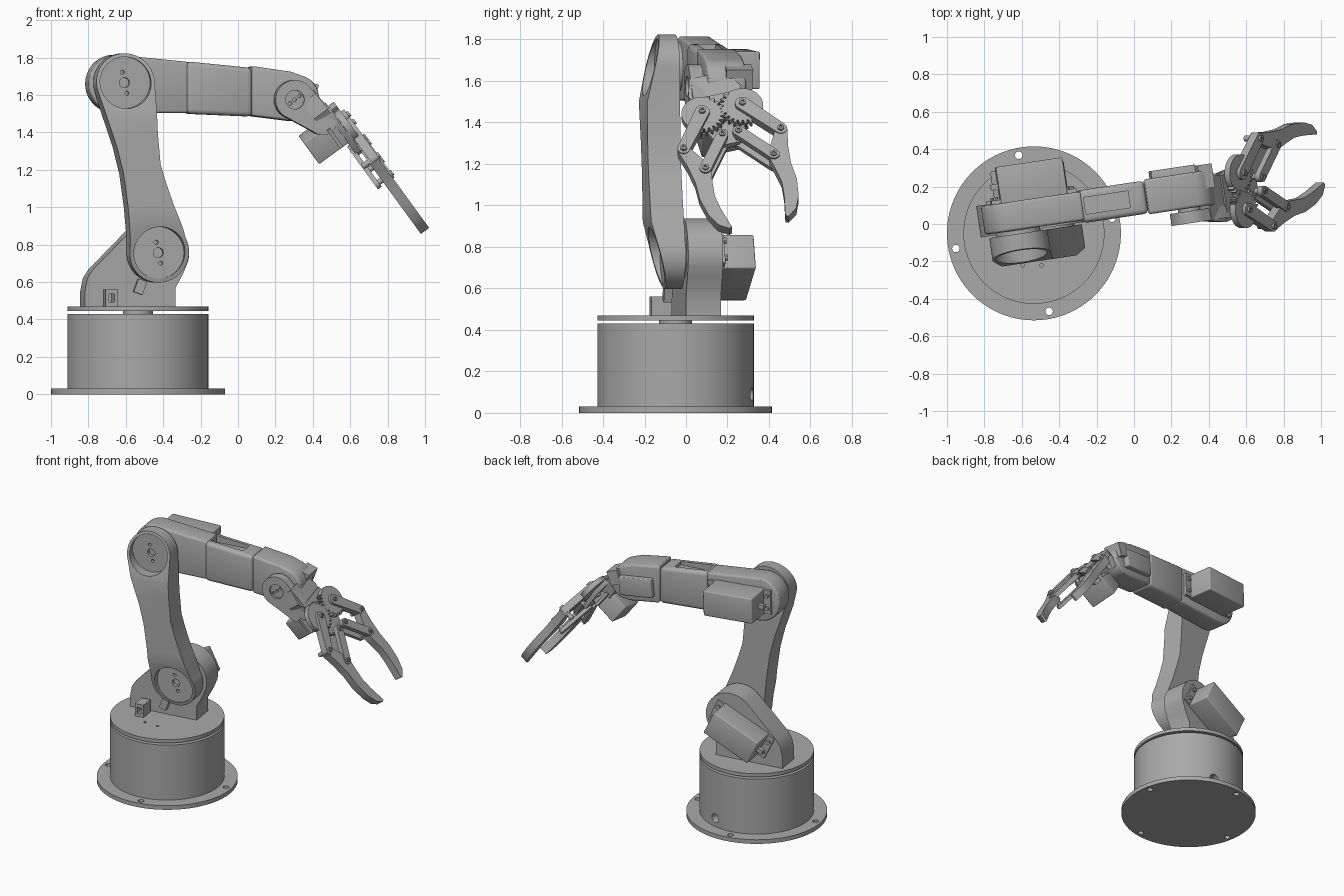
import bpy, bmesh
from math import sin, cos, radians, tau
from mathutils import Matrix, Vector

cube = bpy.data.objects.get("Cube")
if cube:
    bpy.data.objects.remove(cube, do_unlink=True)

grey = bpy.data.materials.new("plain grey")
grey.use_nodes = True
grey.diffuse_color = (0.4, 0.4, 0.4, 1)
grey.node_tree.nodes["Principled BSDF"].inputs["Base Color"].default_value = (0.4, 0.4, 0.4, 1)
made = []

# Frames map (p, q, thickness) to the world: base, turned arm, tilted gripper
BASE = Matrix.Translation((-0.535, -0.05, 0))
SWAP = Matrix(((1, 0, 0, 0), (0, 0, 1, 0), (0, 1, 0, 0), (0, 0, 0, 1)))
ARM = BASE @ Matrix.Rotation(radians(8.5), 4, 'Z') @ SWAP
normal = Vector((0.81, 0, 0.59)).normalized()
slope = Vector((normal.z, 0, -normal.x))
along = slope * cos(radians(14.5)) + Vector((0, 1, 0)) * sin(radians(14.5))
GRIP = Matrix((along, normal.cross(along), normal)).transposed().to_4x4()
GRIP.translation = (0.602, 0.175, 1.475)


def arc(x, y, r, start=0, end=360, n=48):
    count = n if end - start == 360 else n + 1
    angles = [radians(start + (end - start) * i / n) for i in range(count)]
    return [(x + r * cos(a), y + r * sin(a)) for a in angles]


def rect(x, y, w, h, turn=0):
    c, s = cos(radians(turn)), sin(radians(turn))
    return [(x + c * i * w / 2 - s * j * h / 2, y + s * i * w / 2 + c * j * h / 2)
            for i, j in ((-1, -1), (1, -1), (1, 1), (-1, 1))]


def capsule(p, q, r1, r2):
    d = Vector(q) - Vector(p)
    a = Vector((1, 0)).angle_signed(d) * -360 / tau
    return arc(*p, r1, a + 90, a + 270, 20) + arc(*q, r2, a - 90, a + 90, 20)


def prism(name, outline, lo, hi, frame=ARM, trims=(), inset=0):
    bm = bmesh.new()
    low = [bm.verts.new((p, q, lo)) for p, q in outline]
    high = [bm.verts.new((p, q, hi)) for p, q in outline]
    bm.faces.new(low[::-1])
    cap = bm.faces.new(high)
    for i in range(len(low)):
        j = (i + 1) % len(low)
        bm.faces.new((low[i], low[j], high[j], high[i]))
    if inset:
        bmesh.ops.inset_individual(bm, faces=[cap], thickness=inset, depth=-inset)
    for point, out in trims:
        cut_geom = bmesh.ops.bisect_plane(bm, geom=bm.verts[:] + bm.edges[:] + bm.faces[:],
                                          plane_co=point, plane_no=out, clear_outer=True)
        edges = [e for e in cut_geom["geom_cut"] if isinstance(e, bmesh.types.BMEdge)]
        bmesh.ops.contextual_create(bm, geom=edges)
    bm.transform(frame)
    bmesh.ops.recalc_face_normals(bm, faces=bm.faces)
    mesh = bpy.data.meshes.new(name)
    bm.to_mesh(mesh)
    bm.free()
    mesh.materials.append(grey)
    obj = bpy.data.objects.new(name, mesh)
    bpy.context.collection.objects.link(obj)
    made.append(obj)
    return obj


def apply(obj, kind, **settings):
    mod = obj.modifiers.new(kind, kind)
    for key, value in settings.items():
        setattr(mod, key, value)
    bpy.context.view_layer.objects.active = obj
    bpy.ops.object.modifier_apply(modifier=mod.name)


def cut(obj, outline, lo, hi, frame=ARM):
    cutter = prism("cutter", outline, lo, hi, frame)
    apply(obj, 'BOOLEAN', operation='DIFFERENCE', object=cutter, solver='EXACT')
    made.remove(cutter)
    bpy.data.objects.remove(cutter, do_unlink=True)


def soften(obj, width):
    apply(obj, 'BEVEL', width=width, segments=3, limit_method='ANGLE', angle_limit=radians(50))


# Base drum, flange and turntable
flange = prism("base_flange", arc(0, 0, 0.465, n=96), 0, 0.03, BASE)
for a in (11, 101, 191, 281):
    x, y = 0.425 * cos(radians(a)), 0.425 * sin(radians(a))
    cut(flange, arc(x, y, 0.02, n=20), -0.1, 0.1, BASE)
drum = prism("base_drum", arc(0, 0, 0.377, n=96), 0.03, 0.43, BASE)
cut(drum, arc(0, 0.09, 0.032, n=24), 0.3, 0.5,
    BASE @ Matrix.Rotation(radians(-12), 4, 'Z') @ SWAP)
prism("turntable_neck", arc(0, 0, 0.08), 0.42, 0.45, BASE)
turntable = prism("turntable", arc(0, 0, 0.377, n=96), 0.445, 0.47, BASE)
for x in (-0.06, 0.04):
    cut(turntable, arc(x, -0.17, 0.01, n=12), 0.455, 0.5, BASE)

# Shoulder bracket, its front lug and the joint knob
shoulder, elbow, wrist = (0.1, 0.757), (-0.083, 1.666), (0.839, 1.575)
prism("shoulder_bracket", [(-0.284, 0.465), (0.207, 0.465), (0.207, 0.57), (0.25, 0.65)]
      + arc(*shoulder, 0.18, -15, 130) + [(-0.24, 0.667), (-0.27, 0.62), (-0.284, 0.55)],
      0.02, 0.19, inset=0.02)
lug = prism("stop_lug", rect(-0.157, 0.515, 0.065, 0.09), -0.1, -0.0)
cut(lug, rect(-0.157, 0.515, 0.03, 0.045), -0.2, 0.1)
prism("joint_knob", rect(0.005, 0.575, 0.05, 0.075, -20), -0.06, -0.02)
prism("shoulder_axle", arc(*shoulder, 0.12), 0, 0.03)
prism("elbow_axle", arc(*elbow, 0.12), 0, 0.04)

# Upper arm with sloped ends and round pockets
outline = (arc(*elbow, 0.157, 0, 200)
           + [(-0.196, 1.5), (-0.135, 1.32), (-0.1, 1.18), (-0.075, 1.0), (-0.06, 0.83)]
           + arc(*shoulder, 0.16, 180, 390)
           + [(0.222, 0.89), (0.172, 1.01), (0.13, 1.13), (0.1, 1.23), (0.085, 1.4)])
upper_arm = prism("upper_arm", outline, -0.15, 0.01, trims=[
    (Vector((0, 1.5, -0.15)), Vector((0, 0.075, -0.32))),
    (Vector((0, 0.92, -0.15)), Vector((0, -0.08, -0.32)))])
for x, z in (shoulder, elbow):
    cut(upper_arm, arc(x, z, 0.138), -0.3, -0.07)
    cut(upper_arm, arc(x, z, 0.027, n=24), -0.3, -0.045)
    for side in (-1, 1):
        cut(upper_arm, arc(x - side * 0.012, z + side * 0.056, 0.011, n=16), -0.3, -0.045)


# Joint motors with mounting tabs, screws and a cable stub
def motor(name, x, z, turn, back):
    c, s = cos(radians(turn)), sin(radians(turn))
    soften(prism(name, rect(x, z, 0.36, 0.18, turn), 0.15, back), 0.008)
    prism(name + "_tabs", rect(x, z, 0.46, 0.17, turn), 0.18, 0.205)
    prism(name + "_cable", rect(x - c * 0.19, z - s * 0.19, 0.06, 0.03, turn), 0.26, 0.29)
    for i in (-0.205, 0.205):
        for j in (-0.045, 0.045):
            prism(name + "_screw", arc(x + c * i - s * j, z + s * i + c * j, 0.014, n=12), 0.2, 0.22)


motor("shoulder_motor", 0.015, 0.7, 26, 0.36)
motor("elbow_motor", 0.027, 1.657, -2, 0.38)

# Forearm
elbow_cap = prism("forearm_elbow", arc(-0.105, 1.66, 0.155, 90, 270)
                  + [(0.28, 1.503), (0.28, 1.777)], 0.03, 0.185)
soften(elbow_cap, 0.015)
forearm = prism("forearm_body", [(0.268, 1.5), (0.622, 1.485), (0.622, 1.745), (0.268, 1.78)],
                0.015, 0.192)
soften(forearm, 0.025)
cut(forearm, rect(0.41, 1.79, 0.24, 0.12), 0.06, 0.15)

# Wrist link and motor
link = prism("wrist_link", [(0.62, 1.488), (0.83, 1.462)] + arc(0.86, 1.585, 0.122, -75, 75)
             + [(0.83, 1.725), (0.62, 1.755)], 0.01, 0.198)
soften(link, 0.015)
soften(prism("wrist_motor", rect(0.78, 1.585, 0.24, 0.13, -6), 0.15, 0.237), 0.006)
prism("wrist_horn_block", rect(0.94, 1.62, 0.08, 0.1, -20), 0.1, 0.23)
prism("wrist_axle", arc(*wrist, 0.06), -0.02, 0.03)
yoke = prism("wrist_yoke", capsule(wrist, (0.99, 1.46), 0.105, 0.075), -0.07, -0.005)
cut(yoke, arc(*wrist, 0.05, n=32), -0.1, -0.055)
for i in (-1, 0, 1):
    cut(yoke, arc(wrist[0] + i * 0.025, wrist[1] + i * 0.02, 0.01, n=12), -0.1, -0.04)

# Hand block, base plate and gripper motor
prism("hand_block", [(-0.25, -0.1), (-0.25, 0.09), (-0.15, 0.13), (-0.03, 0.09), (-0.03, -0.09),
                     (-0.15, -0.13)], -0.16, -0.07, GRIP)
prism("gripper_plate", [(-0.12, -0.12), (0, -0.13), (0.16, -0.07), (0.18, -0.04), (0.18, 0.04),
                        (0.16, 0.07), (0, 0.13), (-0.12, 0.12)], -0.09, -0.058, GRIP)
soften(prism("gripper_motor", rect(0, -0.02, 0.145, 0.2), -0.28, -0.085, GRIP), 0.006)
prism("gripper_motor_tabs", rect(0, -0.02, 0.12, 0.27), -0.14, -0.12, GRIP)


# Gear that carries teeth only where it meets its twin
def gear(side, phase):
    points = []
    for i in range(96):
        a = -180 + 3.75 * (i + phase)
        r = 0.1
        if -150 < a < 40:
            r = 0.09 if i % 4 < 2 else 0.111
        points.append((r * cos(radians(a)), side * (0.1 + r * sin(radians(a)))))
    return prism("gear", points, -0.055, -0.02, GRIP)


# Fingers and their linkage, mirrored
finger = [(0.165, 0.25), (0.185, 0.217), (0.3, 0.155), (0.345, 0.145), (0.42, 0.157), (0.5, 0.167),
          (0.58, 0.158), (0.7, 0.133), (0.706, 0.148), (0.67, 0.195), (0.6, 0.225), (0.5, 0.242),
          (0.4, 0.238), (0.3, 0.25), (0.2, 0.272)]
for side in (-1, 1):
    gear(side, 0 if side > 0 else 2)
    hub, outer = (0, side * 0.1), (0.192, side * 0.242)
    near, far = (0.157, side * 0.04), (0.333, side * 0.17)
    prism("finger", [(a, side * b) for a, b in finger], -0.06, -0.005, GRIP)
    prism("gear_arm", capsule(hub, outer, 0.035, 0.03), -0.05, 0.0, GRIP)
    for lo, hi in ((-0.03, 0.004), (-0.105, -0.08)):
        prism("finger_link", capsule(near, far, 0.028, 0.028), lo, hi, GRIP)
    for spot in (hub, outer, near, far):
        pin = prism("pivot_pin", arc(*spot, 0.016, n=20), -0.1, 0.012, GRIP)
        cut(pin, arc(*spot, 0.008, n=12), 0.004, 0.05, GRIP)

# Smooth round sides, keep edges sharp
bpy.ops.object.select_all(action='DESELECT')
for obj in made:
    obj.select_set(True)
bpy.context.view_layer.objects.active = made[0]
bpy.ops.object.shade_smooth_by_angle(angle=radians(30))
